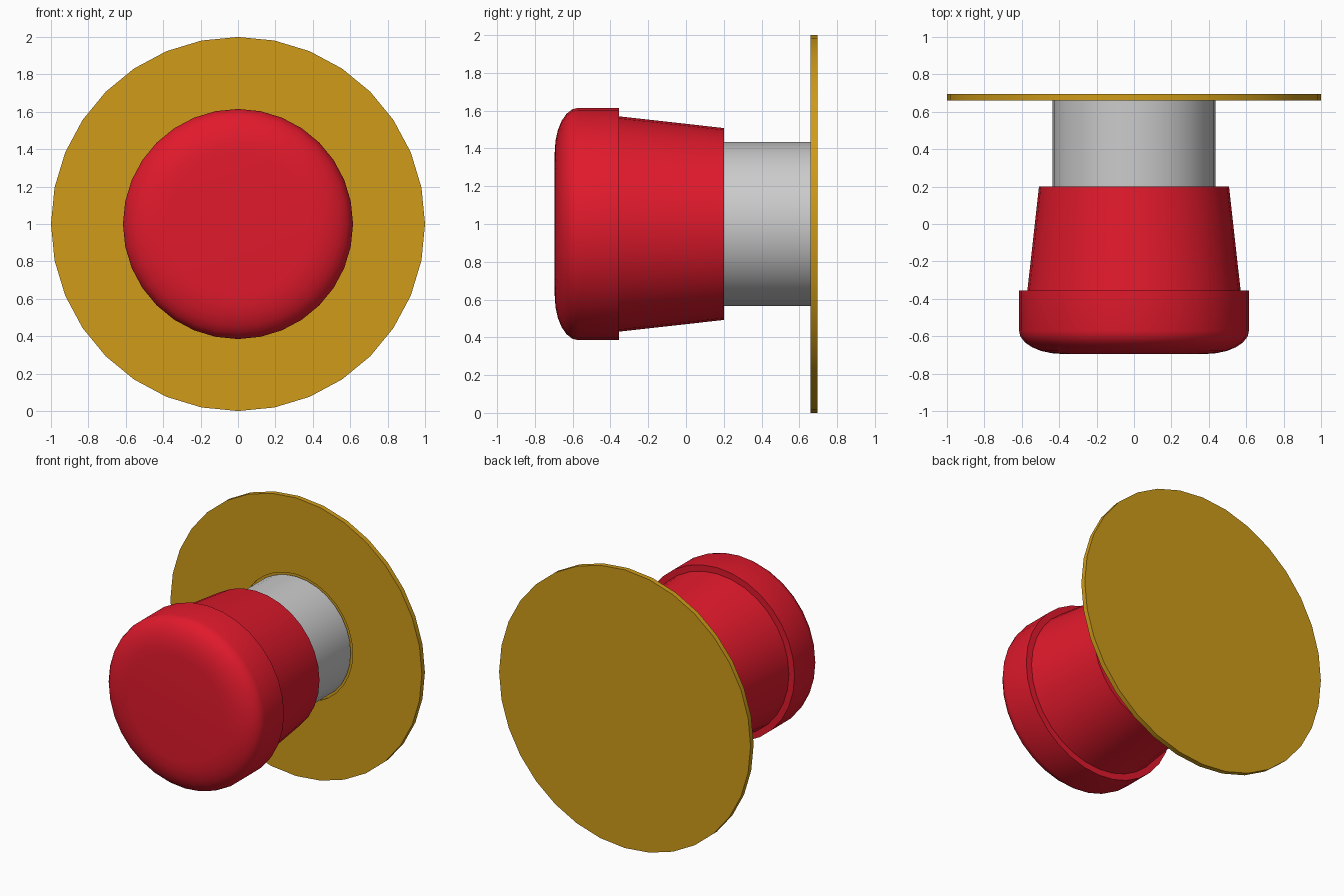
import bpy, bmesh
from math import sin, cos, pi, radians

if "Cube" in bpy.data.objects:
    bpy.data.objects.remove(bpy.data.objects["Cube"])

SIDES = 32
CENTRE_Z = 1.0


def material(name, rgb):
    m = bpy.data.materials.new(name)
    m.diffuse_color = (*rgb, 1)
    m.use_nodes = True
    m.node_tree.nodes["Principled BSDF"].inputs["Base Color"].default_value = m.diffuse_color
    return m


def lathe(name, profile, mat=None):
    """Revolve (radius, y) points about the y axis; radius 0 makes a pole."""
    bm = bmesh.new()
    rings = []
    for r, y in profile:
        if r == 0:
            rings.append([bm.verts.new((0, y, CENTRE_Z))] * SIDES)
        else:
            rings.append([bm.verts.new((r * cos(2 * pi * i / SIDES), y,
                                        CENTRE_Z + r * sin(2 * pi * i / SIDES)))
                          for i in range(SIDES)])
    for a, b in zip(rings, rings[1:]):
        for i in range(SIDES):
            j = (i + 1) % SIDES
            corners = list(dict.fromkeys((a[i], a[j], b[j], b[i])))
            bm.faces.new(corners)
    bmesh.ops.recalc_face_normals(bm, faces=bm.faces)
    mesh = bpy.data.meshes.new(name)
    bm.to_mesh(mesh)
    bm.free()
    ob = bpy.data.objects.new(name, mesh)
    bpy.context.collection.objects.link(ob)
    if mat:
        mesh.materials.append(mat)
    bpy.ops.object.select_all(action='DESELECT')
    ob.select_set(True)
    bpy.context.view_layer.objects.active = ob
    bpy.ops.object.shade_smooth_by_angle(angle=radians(35))
    return ob


red = material("red", (0.75, 0.01, 0.025))
gold = material("gold", (0.62, 0.33, 0.01))

# Push button: rounded front, stepped collar and tapered skirt
STEPS = 6
dome = [(0.38 + 0.235 * sin(pi / 2 * k / STEPS), -0.57 - 0.125 * cos(pi / 2 * k / STEPS))
        for k in range(STEPS + 1)]
lathe("button_cap", [(0, -0.695)] + dome +
      [(0.615, -0.355), (0.57, -0.355), (0.508, 0.2), (0, 0.2)], red)

# Grey neck between button and plate
lathe("neck", [(0, 0.2), (0.435, 0.2), (0.435, 0.66), (0, 0.66)])

# Round back plate, with a shallow seat around the neck
lathe("back_plate", [(0, 0.67), (0.45, 0.67), (0.45, 0.66), (1.0, 0.66),
                     (1.0, 0.695), (0, 0.695)], gold)
